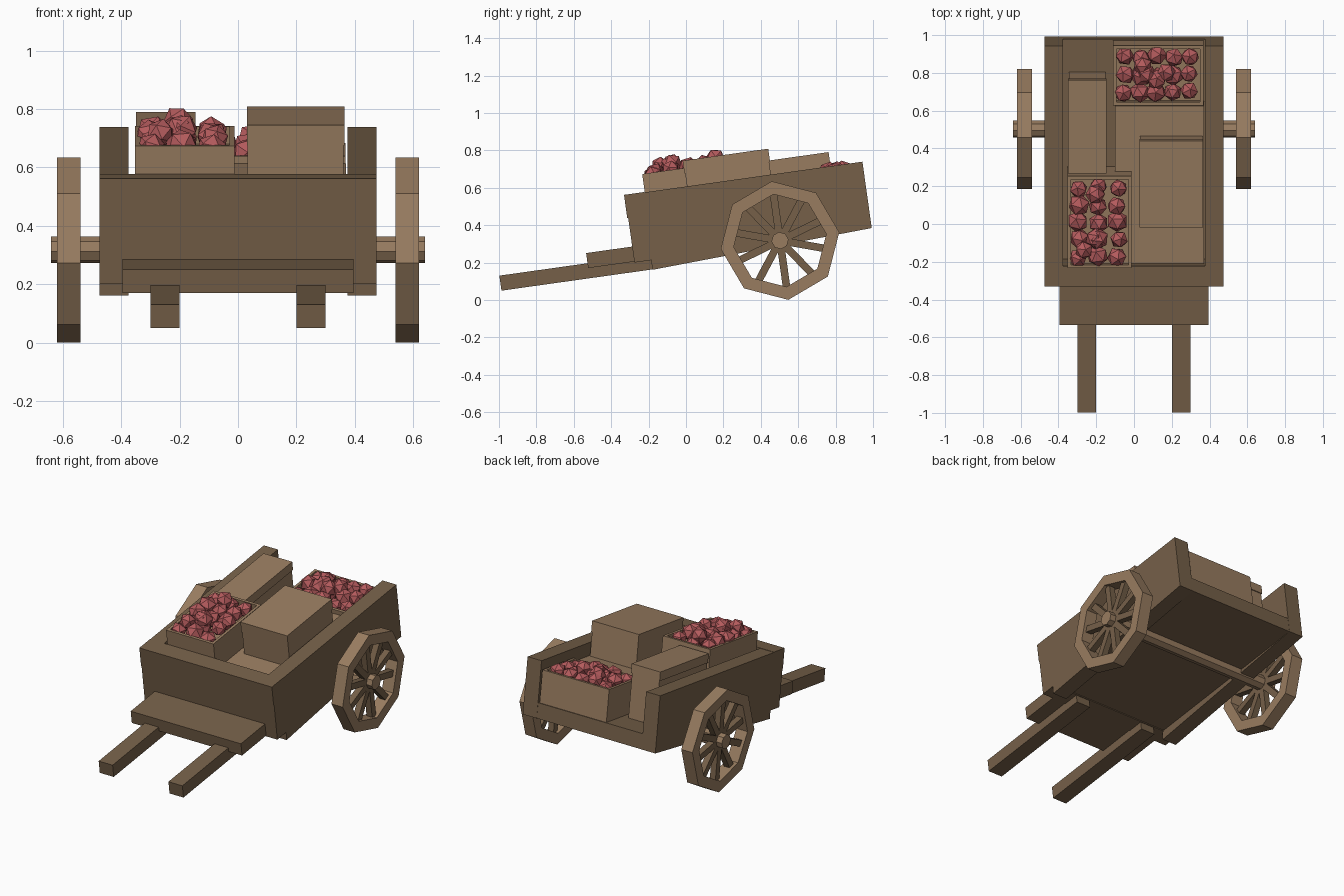
import bpy, bmesh, math, random
from mathutils import Matrix, Vector

if "Cube" in bpy.data.objects:
    bpy.data.objects.remove(bpy.data.objects["Cube"])

random.seed(4)
TILT = Matrix.Rotation(math.radians(8), 4, 'X')   # whole cart leans nose-down


def material(name, rgb):
    m = bpy.data.materials.new(name)
    m.diffuse_color = (*rgb, 1)
    m.use_nodes = True
    m.node_tree.nodes["Principled BSDF"].inputs["Base Color"].default_value = m.diffuse_color
    return m


DARK = material("dark wood", (0.180, 0.117, 0.066))
LIGHT = material("light wood", (0.315, 0.202, 0.117))
RED = material("apple red", (0.46, 0.105, 0.11))


def finish(name, bm, mat):
    bmesh.ops.recalc_face_normals(bm, faces=bm.faces)
    bm.transform(TILT)
    me = bpy.data.meshes.new(name)
    bm.to_mesh(me)
    bm.free()
    me.materials.append(mat)
    ob = bpy.data.objects.new(name, me)
    bpy.context.collection.objects.link(ob)
    return ob


def prism(name, pts, x0, x1, mat):
    """Extrude a side profile (y, z in cart space) from x0 to x1."""
    bm = bmesh.new()
    f = bm.faces.new([bm.verts.new((x0, y, z)) for y, z in pts])
    ext = bmesh.ops.extrude_face_region(bm, geom=[f])
    vs = [g for g in ext["geom"] if isinstance(g, bmesh.types.BMVert)]
    bmesh.ops.translate(bm, vec=(x1 - x0, 0, 0), verts=vs)
    return finish(name, bm, mat)


def box(name, x0, x1, y0, y1, z0, z1, mat):
    return prism(name, [(y0, z0), (y1, z0), (y1, z1), (y0, z1)], x0, x1, mat)


def ngon(r, n=8, cy=0.0, cz=0.0):
    return [(cy + r * math.sin(2 * math.pi * i / n), cz + r * math.cos(2 * math.pi * i / n))
            for i in range(n)]


def open_crate(name, x0, x1, y0, y1, z0, z1, wall=0.025, depth=0.06):
    bm = bmesh.new()
    bmesh.ops.create_cube(bm, size=1)
    bm.transform(Matrix.Translation(((x0 + x1) / 2, (y0 + y1) / 2, (z0 + z1) / 2))
                 @ Matrix.Diagonal((x1 - x0, y1 - y0, z1 - z0, 1)))
    bm.faces.ensure_lookup_table()
    top = max(bm.faces, key=lambda f: f.calc_center_median().z)
    bmesh.ops.inset_region(bm, faces=[top], thickness=wall)
    ext = bmesh.ops.extrude_face_region(bm, geom=[top])
    bmesh.ops.translate(bm, vec=(0, 0, -depth),
                        verts=[g for g in ext["geom"] if isinstance(g, bmesh.types.BMVert)])
    if top.is_valid:
        bm.faces.remove(top)
    return finish(name, bm, LIGHT)


def apples(name, x0, x1, y0, y1, z, nx, ny):
    """Heap of low-poly apples: a jittered grid plus a few on top."""
    bm = bmesh.new()

    def apple(x, y, h, r):
        rot = Matrix.Rotation(random.uniform(0, 6.28), 4, Vector((random.random(), random.random(), 1)))
        bmesh.ops.create_icosphere(bm, subdivisions=1, radius=r,
                                   matrix=Matrix.Translation((x, y, h)) @ rot)
    dx, dy = (x1 - x0) / nx, (y1 - y0) / ny
    for i in range(nx):
        for j in range(ny):
            apple(x0 + (i + .5) * dx + random.uniform(-.008, .008),
                  y0 + (j + .5) * dy + random.uniform(-.008, .008),
                  z + random.uniform(-.015, .015), random.uniform(.048, .06))
    for k in range(4):
        apple(random.uniform(x0 + .07, x1 - .07), random.uniform(y0 + .07, y1 - .07),
              z + .04, random.uniform(.048, .058))
    return finish(name, bm, RED)


# Cart body: floor, front boards, side panels
box("floor", -.38, .38, -.15, 1.036, .243, .34, DARK)
box("front_board_lower", -.475, .475, -.245, -.14, .237, .477, DARK)
box("front_board_upper", -.475, .475, -.25, -.14, .477, .603, DARK)
box("footboard", -.395, .395, -.494, -.245, .242, .323, DARK)
SIDE = [(-.156, .185), (1.037, .243), (1.037, .601), (-.141, .601)]

# Axle runs through both wheels
AY, AZ = .542, .245
prism("axle", ngon(.046, 8, AY, AZ), -.64, .64, LIGHT)

for s, tag in ((-1, "left"), (1, "right")):
    prism(tag + "_side_panel", SIDE, s * .375, s * .475, DARK)
    box(tag + "_handle", s * .2, s * .3, -.97, -.145, .187, .268, DARK)

    # Octagonal rim
    bm = bmesh.new()
    rings = [[bm.verts.new((x, y, z)) for y, z in ngon(r, 8, AY, AZ)]
             for r, x in ((.32, s * .54), (.32, s * .62), (.25, s * .62), (.25, s * .54))]
    for a in range(4):
        p, q = rings[a], rings[(a + 1) % 4]
        for i in range(8):
            j = (i + 1) % 8
            bm.faces.new((p[i], p[j], q[j], q[i]))
    finish(tag + "_wheel_rim", bm, LIGHT)

    # Spokes
    bm = bmesh.new()
    for k in range(10):
        m = (Matrix.Translation((s * .58, AY, AZ)) @ Matrix.Rotation(2 * math.pi * k / 10, 4, 'X')
             @ Matrix.Translation((0, 0, .145)) @ Matrix.Diagonal((.04, .04, .22, 1)))
        bmesh.ops.create_cube(bm, size=1, matrix=m)
    finish(tag + "_wheel_spokes", bm, DARK)

# Cargo: low base crate, closed crates, open apple crates
box("base_crate", -.1, .37, -.138, .705, .34, .52, LIGHT)
box("lidded_crate", .033, .362, .09, .543, .5, .67, LIGHT)
box("lidded_crate_lid", .03, .365, .086, .548, .67, .74, LIGHT)
box("long_crate", -.345, -.15, .37, .86, .34, .62, LIGHT)
box("long_crate_lid", -.35, -.145, .365, .865, .62, .677, LIGHT)
open_crate("front_crate", -.352, -.012, -.138, .355, .34, .70)
open_crate("rear_crate", -.11, .368, .71, 1.03, .34, .545)
apples("front_apples", -.345, -.035, -.125, .335, .69, 3, 5)
apples("rear_apples", -.095, .335, .73, 1.02, .535, 5, 3)
